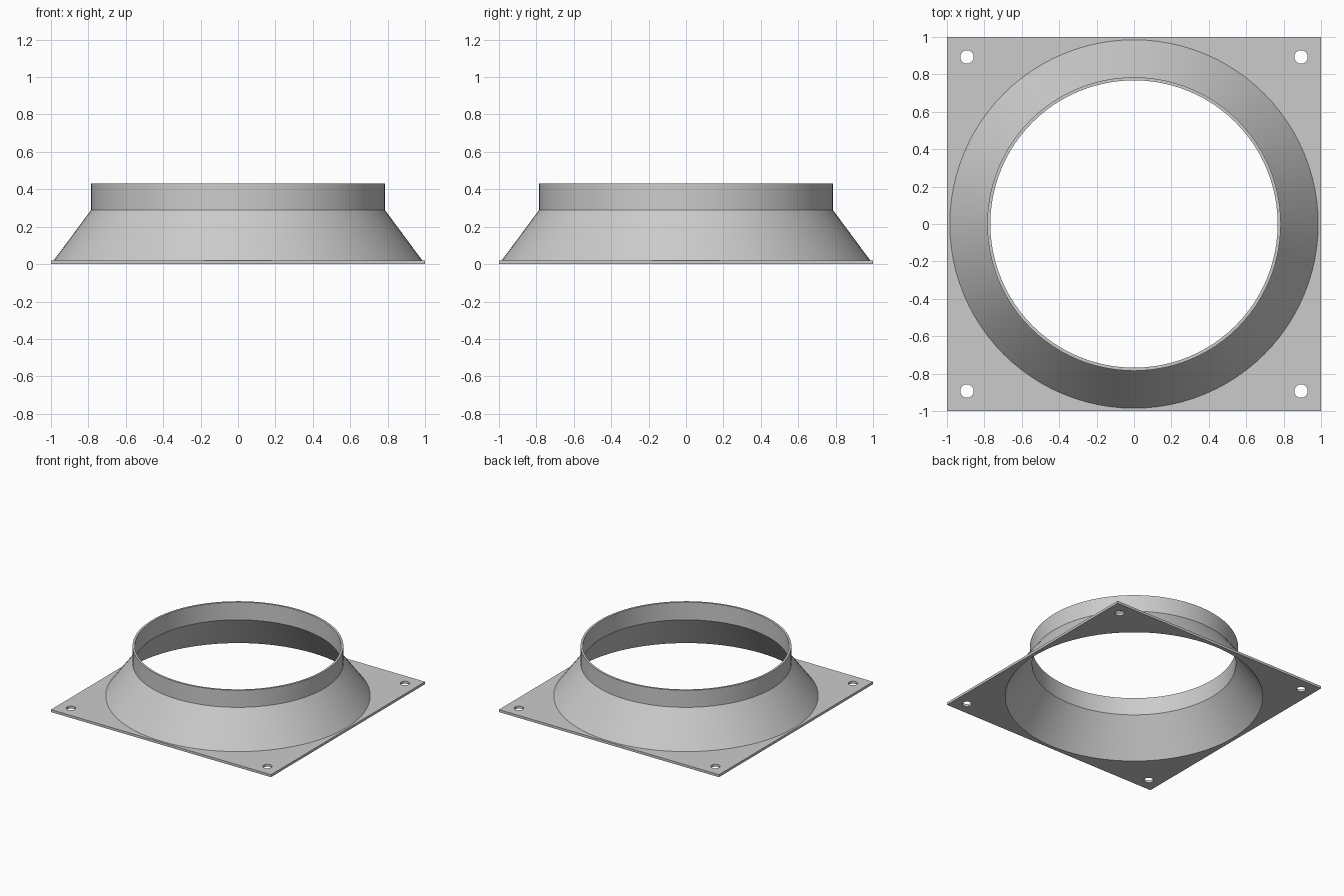
import bpy, bmesh
from math import cos, sin, pi, radians

if "Cube" in bpy.data.objects:
    bpy.data.objects.remove(bpy.data.objects["Cube"], do_unlink=True)

SEGMENTS = 96
PLATE_TOP = 0.02

steel = bpy.data.materials.new("grey steel")
steel.use_nodes = True
grey = (0.6, 0.6, 0.6, 1)
steel.diffuse_color = grey
steel.node_tree.nodes["Principled BSDF"].inputs["Base Color"].default_value = grey


def circle(radius, count, cx=0, cy=0):
    return [(cx + radius * cos(2 * pi * i / count),
             cy + radius * sin(2 * pi * i / count)) for i in range(count)]


def finish(bm, name):
    bmesh.ops.recalc_face_normals(bm, faces=bm.faces)
    mesh = bpy.data.meshes.new(name)
    bm.to_mesh(mesh)
    bm.free()
    mesh.materials.append(steel)
    obj = bpy.data.objects.new(name, mesh)
    bpy.context.collection.objects.link(obj)
    bpy.ops.object.select_all(action='DESELECT')
    obj.select_set(True)
    bpy.context.view_layer.objects.active = obj
    bpy.ops.object.shade_smooth_by_angle(angle=radians(25))


# Square flange: outline, large opening and four bolt holes, filled and extruded
bm = bmesh.new()
loops = [[(-1, -1), (1, -1), (1, 1), (-1, 1)], circle(0.97, SEGMENTS)]
loops += [circle(0.036, 16, x, y) for x in (-0.893, 0.893) for y in (-0.893, 0.893)]
for loop in loops:
    verts = [bm.verts.new((x, y, 0)) for x, y in loop]
    for a, b in zip(verts, verts[1:] + verts[:1]):
        bm.edges.new((a, b))
bmesh.ops.triangle_fill(bm, edges=bm.edges[:], use_beauty=True, normal=(0, 0, 1))
top = bmesh.ops.extrude_face_region(bm, geom=bm.faces[:], use_keep_orig=True)
bmesh.ops.translate(bm, vec=(0, 0, PLATE_TOP),
                    verts=[v for v in top["geom"] if isinstance(v, bmesh.types.BMVert)])
finish(bm, "flange_plate")

# Thin walled cone and collar, turned from one closed (radius, height) profile
profile = [(0.985, PLATE_TOP), (0.785, 0.29), (0.785, 0.43),
           (0.768, 0.43), (0.768, 0.285), (0.97, 0)]
bm = bmesh.new()
rings = [[bm.verts.new((x, y, z)) for x, y in circle(r, SEGMENTS)] for r, z in profile]
for low, high in zip(rings, rings[1:] + rings[:1]):
    for i in range(SEGMENTS):
        j = (i + 1) % SEGMENTS
        bm.faces.new((low[i], low[j], high[j], high[i]))
finish(bm, "cone_and_collar")
